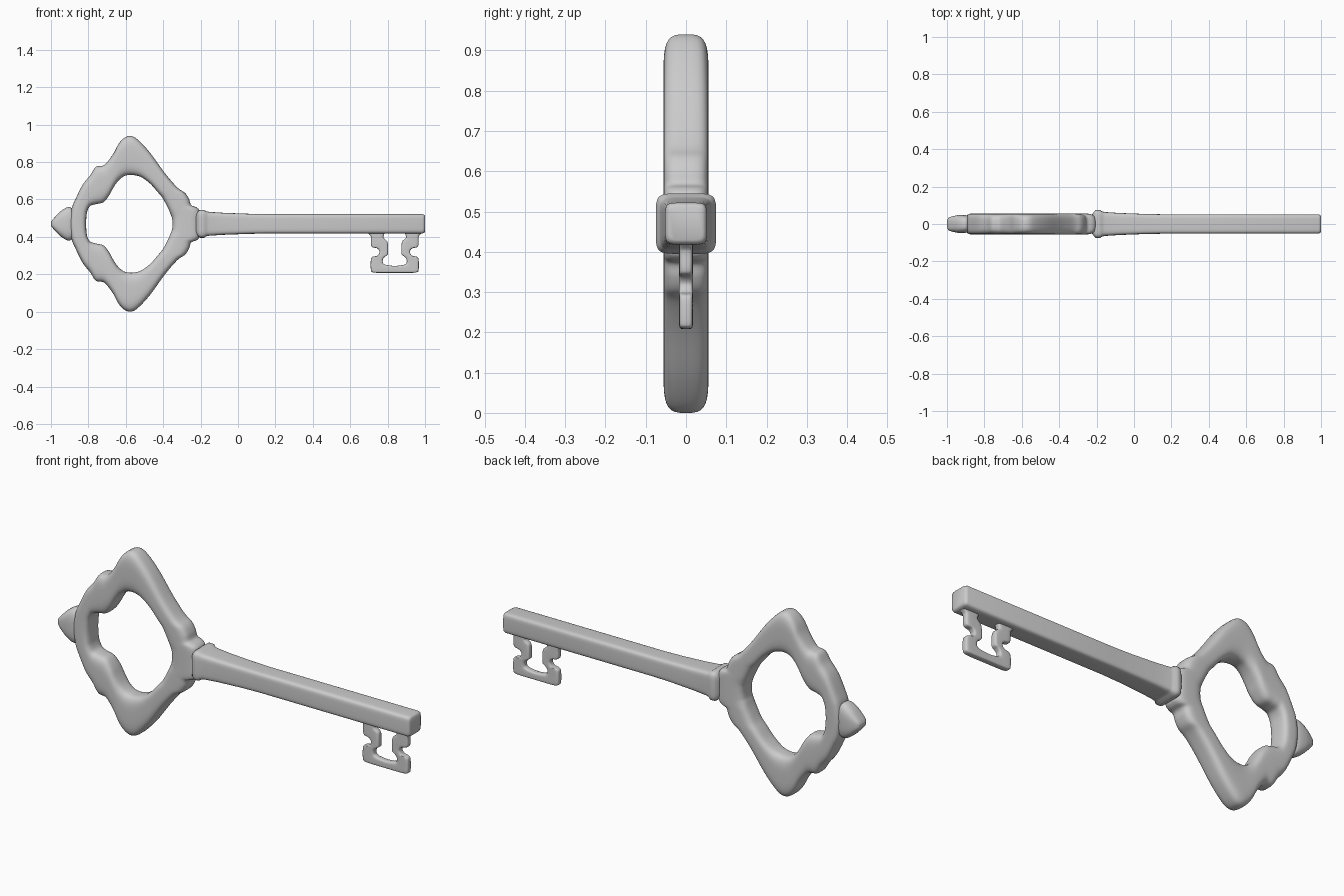
import bpy, bmesh, math

if "Cube" in bpy.data.objects:
    bpy.data.objects.remove(bpy.data.objects["Cube"])

C = 0.47          # height of the key's long axis


def spline(points, closed, steps):
    """Catmull-Rom sampling of a list of number tuples."""
    n, out = len(points), []
    if steps == 1:
        return points
    pick = (lambda i: points[i % n]) if closed else (lambda i: points[max(0, min(n - 1, i))])
    for i in range(n if closed else n - 1):
        quad = list(zip(pick(i - 1), pick(i), pick(i + 1), pick(i + 2)))
        for s in range(steps):
            t = s / steps
            out.append(tuple(0.5 * (2 * b + (c - a) * t + (2 * a - 5 * b + 4 * c - d) * t * t
                                    + (3 * b - a - 3 * c + d) * t ** 3) for a, b, c, d in quad))
    if not closed:
        out.append(points[-1])
    return out


def loft(name, stations, power, closed=False, steps=5, sides=32):
    """Skin rounded-square sections; station = outer x, outer z, inner x, inner z, half thickness."""
    bm = bmesh.new()
    rings = []
    for ox, oz, ix, iz, hy in spline(stations, closed, steps):
        ring = []
        for k in range(sides):
            a = 2 * math.pi * (k + 0.5) / sides
            u, v = (math.copysign(abs(f) ** (2 / power), f) for f in (math.cos(a), math.sin(a)))
            ring.append(bm.verts.new(((ox + ix) / 2 + u * (ox - ix) / 2, v * hy,
                                      (oz + iz) / 2 + u * (oz - iz) / 2)))
        rings.append(ring)
    n = len(rings)
    for i in range(n if closed else n - 1):
        a, b = rings[i], rings[(i + 1) % n]
        for k in range(sides):
            j = (k + 1) % sides
            bm.faces.new((a[k], a[j], b[j], b[k]))
    if not closed:
        bm.faces.new(rings[0])
        bm.faces.new(rings[-1])
    bmesh.ops.recalc_face_normals(bm, faces=bm.faces)
    mesh = bpy.data.meshes.new(name)
    bm.to_mesh(mesh)
    bm.free()
    obj = bpy.data.objects.new(name, mesh)
    bpy.context.collection.objects.link(obj)
    bpy.ops.object.select_all(action='DESELECT')
    obj.select_set(True)
    bpy.context.view_layer.objects.active = obj
    bpy.ops.object.shade_smooth_by_angle(angle=math.radians(50))
    return obj


# bow: upper half from the neck round to the finial (outer x, z, inner x, z), mirrored below
half = [(-.205, .47, -.35, .47), (-.205, .535, -.353, .50), (-.22, .557, -.36, .52),
        (-.25, .57, -.37, .545), (-.262, .603, -.385, .575), (-.283, .635, -.405, .61),
        (-.325, .665, -.43, .64), (-.39, .74, -.47, .685), (-.47, .85, -.515, .718),
        (-.535, .92, -.55, .729), (-.575, .94, -.58, .731), (-.61, .928, -.61, .724),
        (-.64, .895, -.64, .70), (-.67, .84, -.665, .665), (-.715, .785, -.69, .62),
        (-.76, .775, -.72, .585), (-.79, .73, -.76, .575), (-.83, .68, -.79, .565),
        (-.87, .60, -.805, .54), (-.89, .55, -.81, .51), (-.90, .47, -.812, .47)]
upper = [p + (.056,) for p in half]
lower = [(a, 2 * C - b, c, 2 * C - d, h) for a, b, c, d, h in upper[-2:0:-1]]
loft("bow", upper + lower, 3.6, closed=True)

# finial at the end of the bow: x, half height, half thickness
finial = [(-1.0, .008, .015), (-.99, .024, .034), (-.955, .061, .045), (-.93, .08, .048),
          (-.91, .089, .048), (-.895, .088, .046), (-.875, .07, .042), (-.85, .05, .03)]
loft("finial", [(x, C + h, x, C - h, t) for x, h, t in finial], 3)

# square shaft with flared collar: x, half width
shaft = [(-.225, .05), (-.213, .067), (-.203, .075), (-.182, .075), (-.17, .067), (-.155, .064),
         (-.08, .059), (.05, .054), (.15, .052), (.985, .052), (.996, .048), (1.0, .041)]
loft("shaft", [(x, C + h, x, C - h, h) for x, h in shaft], 6, steps=1)

# bit: left half from the shaft down to the middle of the foot, mirrored to the right
left = [(.68, .43, .79, .43), (.705, .41, .78, .41), (.711, .395, .778, .395),
        (.711, .36, .795, .38), (.718, .345, .80, .37), (.745, .338, .802, .35),
        (.757, .32, .802, .325), (.745, .30, .80, .305), (.718, .293, .785, .293),
        (.71, .275, .775, .28), (.71, .225, .775, .262), (.718, .212, .785, .253),
        (.745, .208, .80, .249), (.838, .208, .838, .245)]
left = [p + (.017,) for p in left]
right = [(1.676 - a, b, 1.676 - c, d, h) for a, b, c, d, h in left[-2::-1]]
loft("bit", left + right, 4.5, sides=24)
